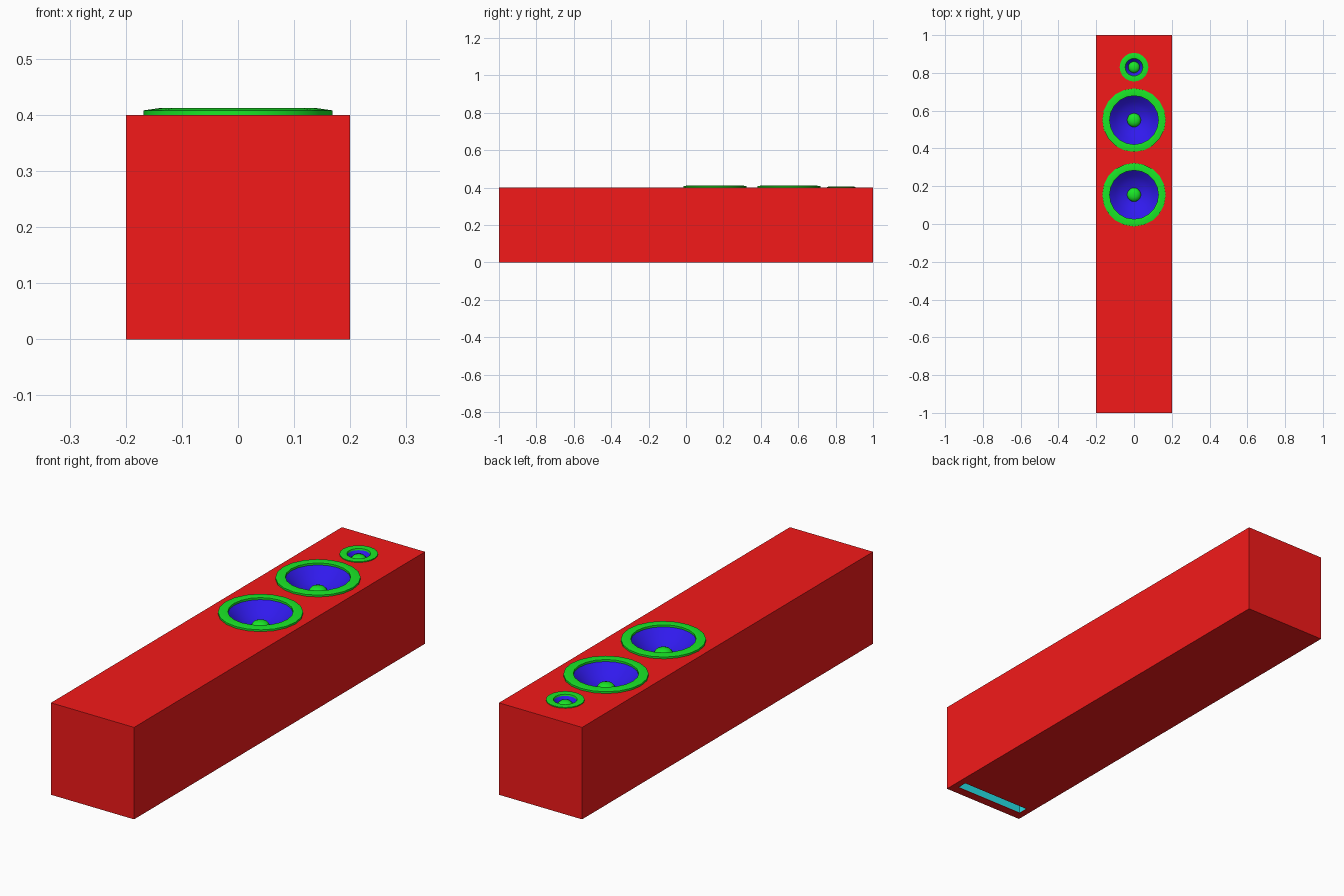
import bpy, bmesh, math

if "Cube" in bpy.data.objects:
    bpy.data.objects.remove(bpy.data.objects["Cube"])


def material(name, rgb):
    m = bpy.data.materials.new(name)
    m.diffuse_color = (*rgb, 1)
    m.use_nodes = True
    m.node_tree.nodes["Principled BSDF"].inputs["Base Color"].default_value = m.diffuse_color
    return m


RED = material("cabinet_red", (0.9, 0.01, 0.01))
GREEN = material("trim_green", (0.01, 0.8, 0.02))
BLUE = material("cone_blue", (0.03, 0.01, 0.85))
CYAN = material("port_cyan", (0.02, 0.75, 0.8))


def add_object(name, bm, mat):
    mesh = bpy.data.meshes.new(name)
    bm.to_mesh(mesh)
    bm.free()
    mesh.materials.append(mat)
    ob = bpy.data.objects.new(name, mesh)
    bpy.context.collection.objects.link(ob)
    return ob


def box(name, size, center, mat):
    bm = bmesh.new()
    bmesh.ops.create_cube(bm, size=1)
    bmesh.ops.scale(bm, vec=size, verts=bm.verts)
    bmesh.ops.translate(bm, vec=center, verts=bm.verts)
    return add_object(name, bm, mat)


def lathe(name, y, profile, mat, sides=20):
    """Revolve (radius, height) points around a vertical axis at y."""
    bm = bmesh.new()
    verts = [bm.verts.new((r, 0, z)) for r, z in profile]
    edges = [bm.edges.new(p) for p in zip(verts, verts[1:])]
    bmesh.ops.spin(bm, geom=verts + edges, cent=(0, 0, 0), axis=(0, 0, 1),
                   angle=math.tau, steps=sides)
    bmesh.ops.remove_doubles(bm, verts=bm.verts, dist=1e-5)
    bmesh.ops.recalc_face_normals(bm, faces=bm.faces)
    # open shells must face up, towards the listener
    bm.normal_update()
    if sum(f.normal.z * f.calc_area() for f in bm.faces) < 0:
        bmesh.ops.reverse_faces(bm, faces=bm.faces)
    ob = add_object(name, bm, mat)
    ob.location.y = y
    bpy.context.view_layer.objects.active = ob
    ob.select_set(True)
    bpy.ops.object.shade_smooth_by_angle(angle=math.radians(35))
    ob.select_set(False)
    return ob


def cut(target, cutter):
    cutter.hide_render = True
    cutter.hide_set(True)
    mod = target.modifiers.new(cutter.name, 'BOOLEAN')
    mod.operation = 'DIFFERENCE'
    mod.solver = 'EXACT'
    mod.object = cutter


TOP = 0.4

# Cabinet lying on its back
cabinet = box("cabinet", (0.4, 2.0, TOP), (0, 0, TOP / 2), RED)

# Slot port underneath, near the foot of the cabinet
port_cutter = box("port_cutter", (0.34, 0.045, 0.12), (0, -0.937, 0), CYAN)
cut(cabinet, port_cutter)


def driver_hole(name, y, r, depth):
    hole = lathe(name, y, [(0, TOP - depth), (r, TOP - depth),
                           (r, TOP + 0.05), (0, TOP + 0.05)], RED)
    cut(cabinet, hole)


# Two woofers: surround ring, cone and dust cap
for label, y in (("lower", 0.155), ("upper", 0.55)):
    driver_hole(label + "_woofer_cutter", y, 0.145, 0.07)
    lathe(label + "_woofer_ring", y,
          [(0.168, TOP), (0.168, 0.408), (0.14, 0.412), (0.129, 0.41), (0.129, 0.399)], GREEN)
    lathe(label + "_woofer_cone", y,
          [(0.13, 0.402), (0.10, 0.375), (0.07, 0.355), (0.034, 0.343)], BLUE)
    lathe(label + "_woofer_dust_cap", y,
          [(0.037, 0.342), (0.035, 0.354), (0.027, 0.363), (0.014, 0.368), (0, 0.369)], GREEN)

# Tweeter
driver_hole("tweeter_cutter", 0.83, 0.06, 0.03)
lathe("tweeter_ring", 0.83,
      [(0.076, TOP), (0.076, 0.404), (0.062, 0.406), (0.047, 0.404), (0.045, 0.396)], GREEN)
lathe("tweeter_cone", 0.83, [(0.046, 0.398), (0.028, 0.378)], BLUE)
lathe("tweeter_dome", 0.83,
      [(0.031, 0.377), (0.029, 0.386), (0.021, 0.394), (0.01, 0.397), (0, 0.398)], GREEN)

# Port lining: open sleeve with a closed end inside the slot
bm = bmesh.new()
bmesh.ops.create_cube(bm, size=1)
bmesh.ops.delete(bm, geom=[f for f in bm.faces if f.normal.z < -0.5], context='FACES')
bmesh.ops.scale(bm, vec=(0.338, 0.043, 0.058), verts=bm.verts)
bmesh.ops.translate(bm, vec=(0, -0.937, 0.03), verts=bm.verts)
bmesh.ops.reverse_faces(bm, faces=bm.faces)
add_object("port_lining", bm, CYAN)
